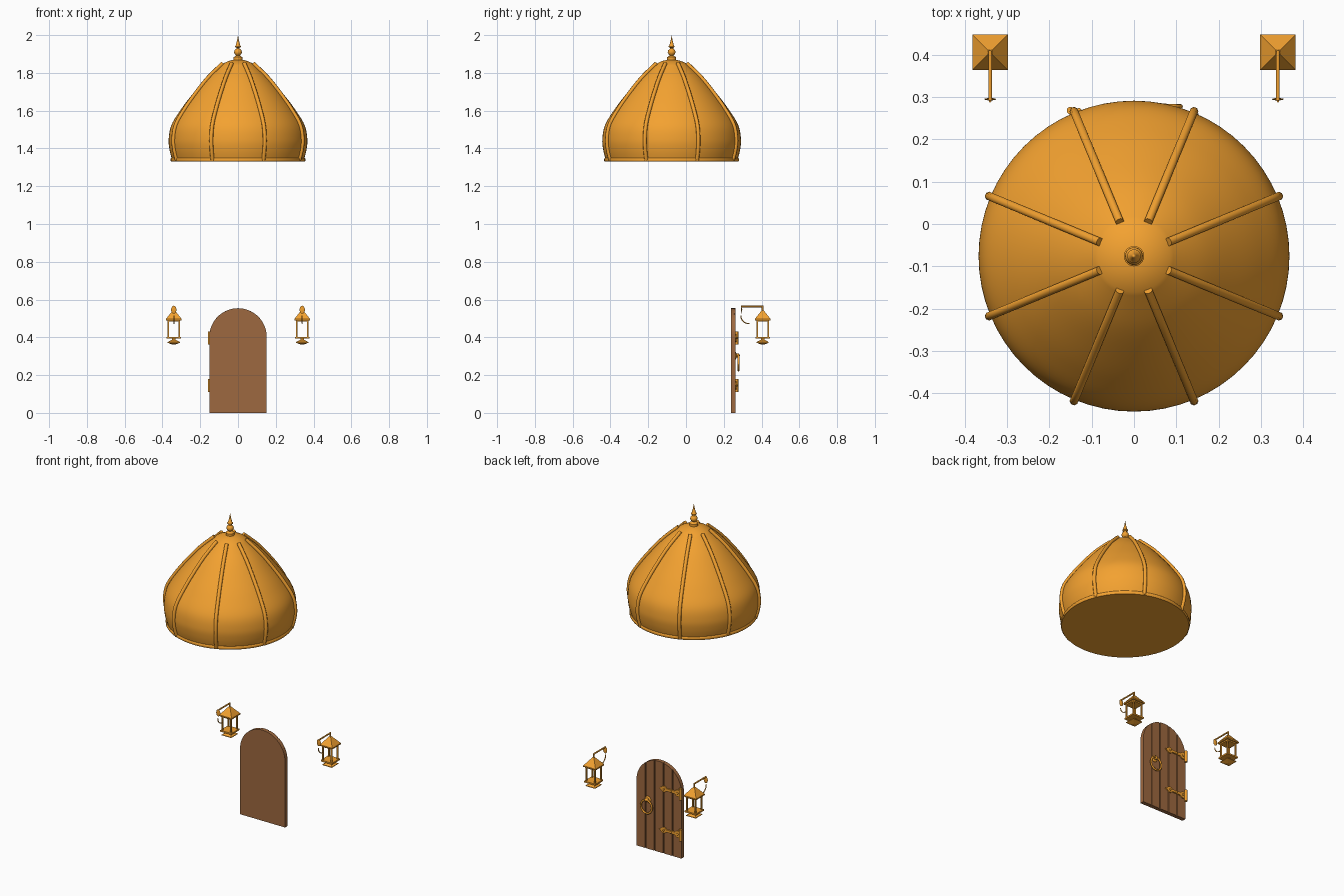
import bpy, bmesh, math
from mathutils import Vector

if "Cube" in bpy.data.objects:
    bpy.data.objects.remove(bpy.data.objects["Cube"])

def mat(name, col):
    m = bpy.data.materials.new(name)
    m.diffuse_color = (*col, 1)
    m.use_nodes = True
    m.node_tree.nodes["Principled BSDF"].inputs["Base Color"].default_value = m.diffuse_color
    return m

GOLD = mat("gold", (0.9, 0.36, 0.03))
WOOD = mat("wood", (0.34, 0.14, 0.05))

def finish(name, bm, m, smooth=None):
    bmesh.ops.recalc_face_normals(bm, faces=bm.faces[:])
    me = bpy.data.meshes.new(name)
    bm.to_mesh(me)
    bm.free()
    ob = bpy.data.objects.new(name, me)
    bpy.context.collection.objects.link(ob)
    me.materials.append(m)
    if smooth:
        bpy.ops.object.select_all(action='DESELECT')
        ob.select_set(True)
        bpy.context.view_layer.objects.active = ob
        bpy.ops.object.shade_smooth_by_angle(angle=math.radians(smooth))
    return ob

def lathe(name, prof, centre, m, n=64, phase=0.0, smooth=40):
    """Revolve (radius, z) points, capping both ends; n=4 gives square parts."""
    bm = bmesh.new()
    rings = []
    for r, z in prof:
        rings.append([bm.verts.new((centre[0] + r * math.cos(phase + 2 * math.pi * i / n),
                                    centre[1] + r * math.sin(phase + 2 * math.pi * i / n), z))
                      for i in range(n)])
    for a, b in zip(rings, rings[1:]):
        for i in range(n):
            j = (i + 1) % n
            bm.faces.new((a[i], a[j], b[j], b[i]))
    bm.faces.new(rings[0])
    bm.faces.new(rings[-1])
    bmesh.ops.remove_doubles(bm, verts=bm.verts[:], dist=1e-5)
    return finish(name, bm, m, smooth)

def square(name, prof, centre):
    s = math.sqrt(2)
    return lathe(name, [(w * s, z) for w, z in prof], centre, GOLD, 4, math.pi / 4, None)

def tube(name, pts, r, m, sides=8, cyclic=False):
    """Sweep a round section along a path."""
    pts = [Vector(p) for p in pts]
    bm = bmesh.new()
    rings, n, up = [], len(pts), None
    for i, p in enumerate(pts):
        a = pts[i - 1] if cyclic or i else p
        b = pts[(i + 1) % n] if cyclic or i < n - 1 else p
        t = (b - a).normalized()
        if up is None:
            up = t.orthogonal()
        up = (up - t * up.dot(t)).normalized()
        s = t.cross(up)
        rings.append([bm.verts.new(p + r * (up * math.cos(k * 2 * math.pi / sides)
                                            + s * math.sin(k * 2 * math.pi / sides)))
                      for k in range(sides)])
    for i in range(n if cyclic else n - 1):
        a, b = rings[i], rings[(i + 1) % n]
        for k in range(sides):
            l = (k + 1) % sides
            bm.faces.new((a[k], a[l], b[l], b[k]))
    if not cyclic:
        bm.faces.new(rings[0])
        bm.faces.new(rings[-1])
    return finish(name, bm, m, 50)

def prism(name, outline, y0, y1, m):
    """Extrude an (x, z) outline from y0 to y1."""
    bm = bmesh.new()
    f = bm.faces.new([bm.verts.new((x, y0, z)) for x, z in outline])
    g = bmesh.ops.extrude_face_region(bm, geom=[f])['geom']
    bmesh.ops.translate(bm, vec=(0, y1 - y0, 0),
                        verts=[v for v in g if isinstance(v, bmesh.types.BMVert)])
    return finish(name, bm, m)

def ball(name, c, r, m, scale=(1, 1, 1)):
    bm = bmesh.new()
    bmesh.ops.create_uvsphere(bm, u_segments=16, v_segments=10, radius=r)
    for v in bm.verts:
        v.co = Vector(v.co[i] * scale[i] + c[i] for i in range(3))
    return finish(name, bm, m, 60)

def spline(p, steps=6):
    """Catmull-Rom through 2D points."""
    out = []
    q = [p[0]] + p + [p[-1]]
    for i in range(1, len(q) - 2):
        for k in range(steps):
            t = k / steps
            out.append(tuple(0.5 * (2 * b + (c - a) * t + (2 * a - 5 * b + 4 * c - d) * t * t
                                    + (3 * b - a - 3 * c + d) * t ** 3)
                             for a, b, c, d in zip(*q[i - 1:i + 3])))
    return out + [p[-1]]

# Dome shell
C = (0, -0.076)
key = [(0.347, 1.333), (0.362, 1.39), (0.367, 1.45), (0.352, 1.525), (0.30, 1.61),
       (0.235, 1.695), (0.165, 1.775), (0.085, 1.847)]
side = spline(key)
lathe("dome", side + [(0.05, 1.863), (0.02, 1.87)], C, GOLD)

# Rim band at the dome base
lathe("dome_rim", [(0.34, 1.33), (0.353, 1.33), (0.357, 1.335), (0.357, 1.345),
                   (0.353, 1.35), (0.34, 1.35)], C, GOLD)

# Eight ribs following the dome profile
for i in range(8):
    a = math.pi / 8 + i * math.pi / 4
    tube(f"dome_rib_{i}", [(C[0] + (r + 0.003) * math.cos(a), C[1] + (r + 0.003) * math.sin(a), z + 0.003)
                           for r, z in side], 0.0105, GOLD)

# Finial
lathe("finial", [(0.024, 1.86), (0.024, 1.883), (0.017, 1.887), (0.01, 1.893), (0.017, 1.899),
                 (0.021, 1.909), (0.018, 1.92), (0.009, 1.928), (0.009, 1.933), (0.016, 1.937),
                 (0.016, 1.941), (0.012, 1.945), (0.005, 1.972), (0.0, 2.0)], C, GOLD, 24)

# Arched door: backing slab and five planks
R, SPRING = 0.152, 0.402
def arch(x0, x1, n=10):
    a0, a1 = math.acos(max(-1, min(1, x1 / R))), math.acos(max(-1, min(1, x0 / R)))
    angles = [a0 + (a1 - a0) * i / n for i in range(n + 1)]
    return [(x0, 0), (x1, 0)] + [(R * math.cos(a), SPRING + R * math.sin(a)) for a in angles]

prism("door_slab", arch(-R, R, 32), 0.237, 0.254, WOOD)
w = 2 * R / 5
for i in range(5):
    x0 = -R + i * w
    prism(f"door_plank_{i}", arch(x0 + (0.0025 if i else 0), x0 + w - (0.0025 if i < 4 else 0)),
          0.253, 0.261, WOOD)

# Strap hinges with barrels and rivets
half = [(-0.15, 0.02), (-0.125, 0.02), (-0.11, 0.009), (-0.055, 0.007), (-0.045, 0.017),
        (-0.03, 0.017)]
for n, z in (("lower", 0.145), ("upper", 0.396)):
    prism(f"hinge_strap_{n}", [(x, z + h) for x, h in half] + [(-0.005, z)]
          + [(x, z - h) for x, h in reversed(half)], 0.26, 0.268, GOLD)
    lathe(f"hinge_barrel_{n}", [(0.009, z - 0.035), (0.009, z + 0.035)], (-0.15, 0.268), GOLD, 12)
    for k, x in enumerate((-0.13, -0.085, -0.037)):
        ball(f"hinge_rivet_{n}_{k}", (x, 0.268, z), 0.006, GOLD)

# Ring handle and its mount
tube("door_ring", [(0.073 + 0.037 * math.cos(i * math.pi / 16), 0.278,
                    0.264 + 0.04 * math.sin(i * math.pi / 16)) for i in range(32)],
     0.0055, GOLD, 8, True)
ball("ring_plate", (0.073, 0.262, 0.302), 0.02, GOLD, (1, 0.3, 1))
ball("ring_boss", (0.073, 0.274, 0.304), 0.011, GOLD)

# Two hanging lanterns on brackets
for sname, x in (("left", -0.34), ("right", 0.34)):
    c = (x, 0.406)
    square(f"lantern_roof_{sname}", [(0.042, 0.49), (0.042, 0.497), (0.005, 0.543)], c)
    square(f"lantern_top_frame_{sname}", [(0.034, 0.483), (0.034, 0.491)], c)
    square(f"lantern_base_{sname}", [(0.038, 0.394), (0.038, 0.403)], c)
    square(f"lantern_foot_{sname}", [(0.01, 0.395), (0.01, 0.387), (0.032, 0.375), (0.032, 0.371),
                                     (0.006, 0.361)], c)
    for k in range(4):
        dx, dy = (k % 2 * 2 - 1) * 0.029, (k // 2 * 2 - 1) * 0.029
        square(f"lantern_post_{sname}_{k}", [(0.004, 0.4), (0.004, 0.486)], (x + dx, c[1] + dy))
    tube(f"lantern_hanger_{sname}", [(x, c[1], 0.535), (x, c[1], 0.565)], 0.005, GOLD)
    tube(f"bracket_arm_{sname}", [(x, 0.292, 0.563), (x, 0.409, 0.563)], 0.0045, GOLD)
    ball(f"bracket_plate_{sname}", (x, 0.295, 0.546), 0.014, GOLD, (1, 0.2, 1.5))
    tube(f"bracket_scroll_{sname}", [(x, 0.335 - 0.045 * math.cos(i * math.pi / 16),
                                      0.515 - 0.043 * math.sin(i * math.pi / 16))
                                     for i in range(9)], 0.0028, GOLD, 6)
